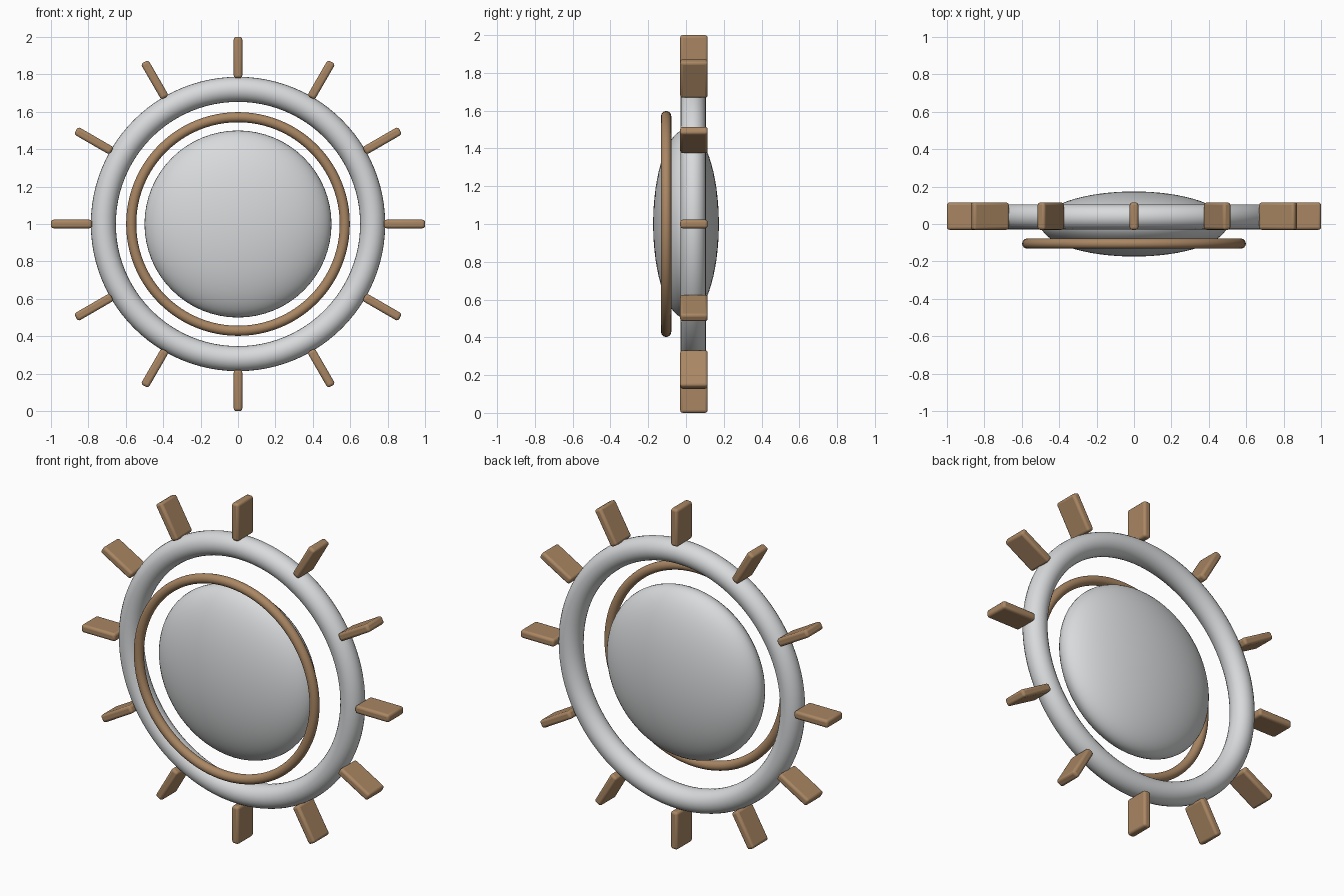
import bpy
import math
from mathutils import Matrix, Vector

cube = bpy.data.objects.get("Cube")
if cube:
    bpy.data.objects.remove(cube, do_unlink=True)


def material(name, rgb):
    m = bpy.data.materials.new(name)
    m.use_nodes = True
    m.diffuse_color = (*rgb, 1)
    m.node_tree.nodes["Principled BSDF"].inputs["Base Color"].default_value = (*rgb, 1)
    return m


silver = material("pale grey", (0.69, 0.70, 0.71))
bronze = material("warm brown", (0.40, 0.24, 0.125))


def finish(name, mat, angle=180):
    ob = bpy.context.object
    ob.name = ob.data.name = name
    ob.data.materials.append(mat)
    bpy.ops.object.shade_smooth_by_angle(angle=math.radians(angle))
    return ob


def ring(name, y, major, minor, mat):
    bpy.ops.mesh.primitive_torus_add(
        major_radius=major, minor_radius=minor, major_segments=96,
        minor_segments=24, location=(0, y, 1), rotation=(math.pi / 2, 0, 0))
    return finish(name, mat)


# Central lens, a sphere flattened front to back
bpy.ops.mesh.primitive_uv_sphere_add(segments=64, ring_count=32, radius=1,
                                     location=(0, 0, 1), rotation=(math.pi / 2, 0, 0))
bpy.context.object.scale = (0.5, 0.5, 0.174)
finish("center_lens", silver)

# Heavy outer ring and the thin trim ring in front of it
ring("outer_ring", 0.038, 0.72, 0.067, silver)
ring("trim_ring", -0.105, 0.571, 0.027, bronze)

# Twelve rounded blades radiating from the outer ring
for i in range(12):
    turn = Matrix.Rotation(i * math.tau / 12, 4, "Y")
    bpy.ops.mesh.primitive_cube_add(size=1)
    blade = bpy.context.object
    blade.data.transform(Matrix.Diagonal((0.046, 0.146, 0.22, 1)))
    blade.matrix_world = Matrix.Translation((0, 0.042, 1)) @ turn @ Matrix.Translation((0, 0, 0.89))
    finish(f"blade_{i + 1}", bronze, 40)
    bevel = blade.modifiers.new("rounded_edges", "BEVEL")
    bevel.width = 0.014
    bevel.segments = 3
